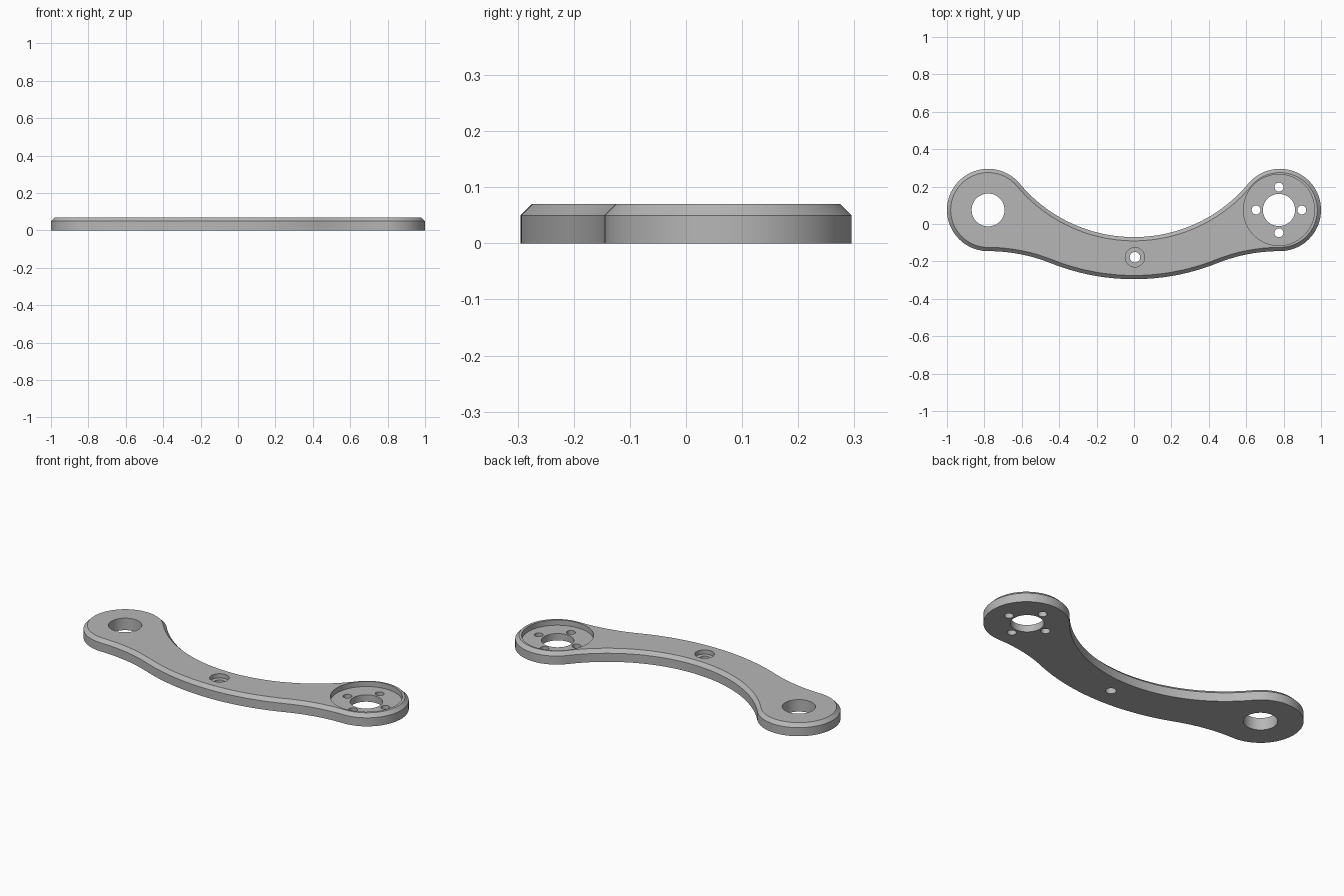
import bpy, bmesh
from math import atan2, cos, sin, pi, sqrt, radians

if "Cube" in bpy.data.objects:
    bpy.data.objects.remove(bpy.data.objects["Cube"], do_unlink=True)

THICK, CHAMFER = 0.07, 0.02
EX, EY, ER = 0.78, 0.075, 0.22        # round end: centre and radius
INNER_Y, OUTER_Y = -0.07, -0.295      # middle of the inner and outer edges

grey = bpy.data.materials.new("plain grey")
grey.use_nodes = True
colour = (0.47, 0.47, 0.47, 1)
grey.diffuse_color = colour
grey.node_tree.nodes["Principled BSDF"].inputs["Base Color"].default_value = colour


def arc(cx, cy, r, a0, a1, n):
    steps = [a0 + (a1 - a0) * i / n for i in range(n + 1)]
    return [(cx + r * cos(a), cy + r * sin(a)) for a in steps]


def outline(inset):
    """Closed outline of tangent arcs, moved inward by inset."""
    # Inner edge arc, tangent to both round ends
    k = INNER_Y - EY
    inner_r = (EX**2 + k**2 - ER**2) / (2 * (ER - k))
    inner_cy = INNER_Y + inner_r
    a_inner = atan2(EY - inner_cy, EX)
    # Outer edge arc and the hollow fillet that meets the end at its lowest point
    drop = EY - ER - OUTER_Y
    outer_r = 1.2
    reach = (EX**2 + drop**2) / (2 * drop)
    fillet_r = reach - outer_r
    outer_cy = OUTER_Y + outer_r
    fillet_cy = EY - ER - fillet_r
    a_outer = atan2(fillet_cy - outer_cy, EX)
    half = arc(0, outer_cy, outer_r - inset, -pi / 2, a_outer, 20)
    half += arc(EX, fillet_cy, fillet_r + inset, a_outer + pi, pi / 2, 16)[1:]
    half += arc(EX, EY, ER - inset, -pi / 2, a_inner + pi, 56)[1:]
    half += arc(0, inner_cy, inner_r + inset, a_inner, -pi / 2, 36)[1:]
    return half + [(-x, y) for x, y in reversed(half[1:-1])]


# Curved arm with a chamfered top edge
bm = bmesh.new()
levels = [(0, 0), (0, THICK - CHAMFER), (CHAMFER, THICK)]
rings = [[bm.verts.new((x, y, z)) for x, y in outline(d)] for d, z in levels]
for low, high in zip(rings, rings[1:]):
    for i in range(len(low)):
        j = (i + 1) % len(low)
        bm.faces.new((low[i], low[j], high[j], high[i]))
bm.faces.new(rings[-1])
bm.faces.new(list(reversed(rings[0])))
bmesh.ops.recalc_face_normals(bm, faces=bm.faces)
mesh = bpy.data.meshes.new("curved_arm")
bm.to_mesh(mesh)
bm.free()
mesh.materials.append(grey)
arm = bpy.data.objects.new("curved_arm", mesh)
bpy.context.collection.objects.link(arm)
bpy.context.view_layer.objects.active = arm
arm.select_set(True)


def cut(x, y, r, floor=-0.05, sides=48):
    """Cut a round hole or pocket from the top down to floor."""
    top = THICK + 0.05
    bpy.ops.mesh.primitive_cylinder_add(vertices=sides, radius=r, depth=top - floor,
                                        location=(x, y, (top + floor) / 2))
    cutter = bpy.context.object
    cutter.name = "hole_cutter"
    cutter.hide_render = True
    cutter.data.materials.append(grey)
    bpy.context.view_layer.objects.active = arm
    mod = arm.modifiers.new("hole", "BOOLEAN")
    mod.operation = "DIFFERENCE"
    mod.solver = "EXACT"
    mod.object = cutter
    bpy.ops.object.modifier_apply(modifier=mod.name)
    bpy.data.objects.remove(cutter, do_unlink=True)


# Plain bore in the right end
cut(-EX, EY, 0.088)

# Left end: round pocket, centre bore and four bolt holes
PX = 0.775
cut(PX, EY, 0.19, floor=0.04, sides=64)
cut(PX, EY, 0.086)
for dx, dy in ((1, 0), (0, 1), (-1, 0), (0, -1)):
    cut(PX + 0.122 * dx, EY + 0.122 * dy, 0.024, sides=24)

# Counterbored hole in the middle
cut(0.005, -0.178, 0.052, floor=0.045, sides=32)
cut(0.005, -0.178, 0.028, sides=32)

bpy.ops.object.select_all(action="DESELECT")
arm.select_set(True)
bpy.context.view_layer.objects.active = arm
bpy.ops.object.shade_smooth_by_angle(angle=radians(30))
